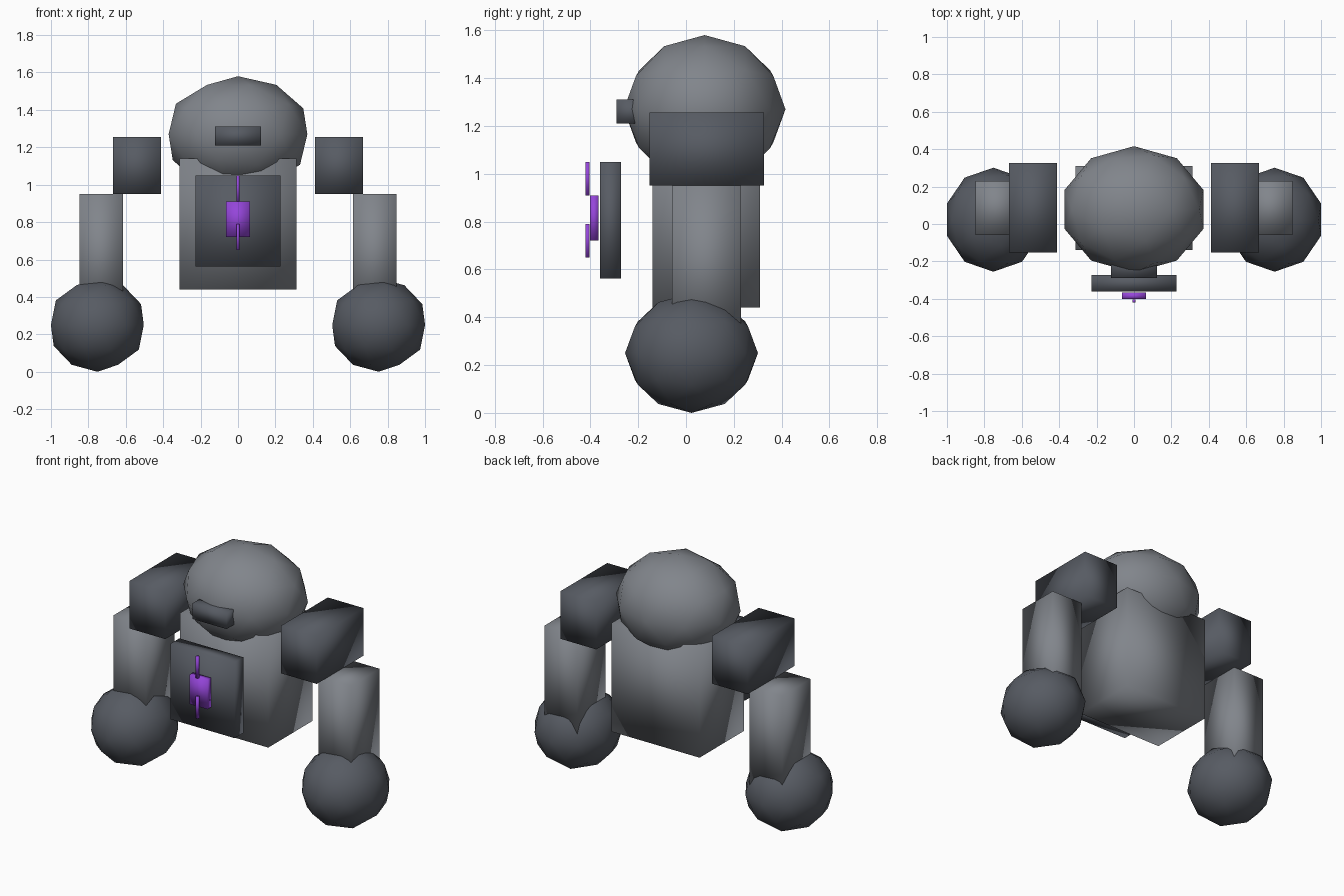
import bpy

if "Cube" in bpy.data.objects:
    bpy.data.objects.remove(bpy.data.objects["Cube"])


def material(name, rgb):
    m = bpy.data.materials.new(name)
    m.diffuse_color = (*rgb, 1)
    m.use_nodes = True
    m.node_tree.nodes["Principled BSDF"].inputs["Base Color"].default_value = m.diffuse_color
    return m


LIGHT = material("light grey", (0.22, 0.235, 0.26))
DARK = material("dark grey", (0.095, 0.105, 0.125))
PURPLE = material("purple", (0.30, 0.06, 0.70))


def finish(name, mat, scale):
    ob = bpy.context.object
    ob.name = name
    ob.scale = scale
    bpy.ops.object.transform_apply(location=False, rotation=False, scale=True)
    ob.data.materials.append(mat)
    bpy.ops.object.shade_smooth()
    return ob


def box(name, mat, x, y, z):
    """Softly shaded box spanning the (min, max) ranges."""
    bpy.ops.mesh.primitive_cube_add(size=1, location=[sum(r) / 2 for r in (x, y, z)])
    return finish(name, mat, [r[1] - r[0] for r in (x, y, z)])


def ball(name, mat, centre, radii):
    """Low-poly stretched icosphere."""
    bpy.ops.mesh.primitive_ico_sphere_add(subdivisions=2, radius=1, location=centre)
    return finish(name, mat, radii)


# Body and head
box("torso", LIGHT, (-0.314, 0.314), (-0.14, 0.31), (0.44, 1.14))
ball("head", LIGHT, (0, 0.078, 1.27), (0.39, 0.338, 0.31))
box("visor", DARK, (-0.122, 0.122), (-0.29, -0.17), (1.21, 1.31))

# Chest plate with its emblem
box("chest_plate", DARK, (-0.228, 0.228), (-0.36, -0.272), (0.562, 1.05))
box("chest_gem", PURPLE, (-0.063, 0.063), (-0.402, -0.367), (0.72, 0.91))
for name, z in (("upper_gem_spike", (0.91, 1.05)), ("lower_gem_spike", (0.65, 0.79))):
    box(name, PURPLE, (-0.008, 0.008), (-0.42, -0.404), z)

# Shoulders, arms and fists on both sides
for side, s in (("left", -1), ("right", 1)):
    def span(a, b):
        return tuple(sorted((s * a, s * b)))
    box(side + "_shoulder", DARK, span(0.412, 0.668), (-0.152, 0.326), (0.95, 1.256))
    box(side + "_arm", LIGHT, span(0.615, 0.848), (-0.058, 0.23), (0.30, 0.95))
    ball(side + "_fist", DARK, (s * 0.752, 0.023, 0.25), (0.261, 0.278, 0.25))
